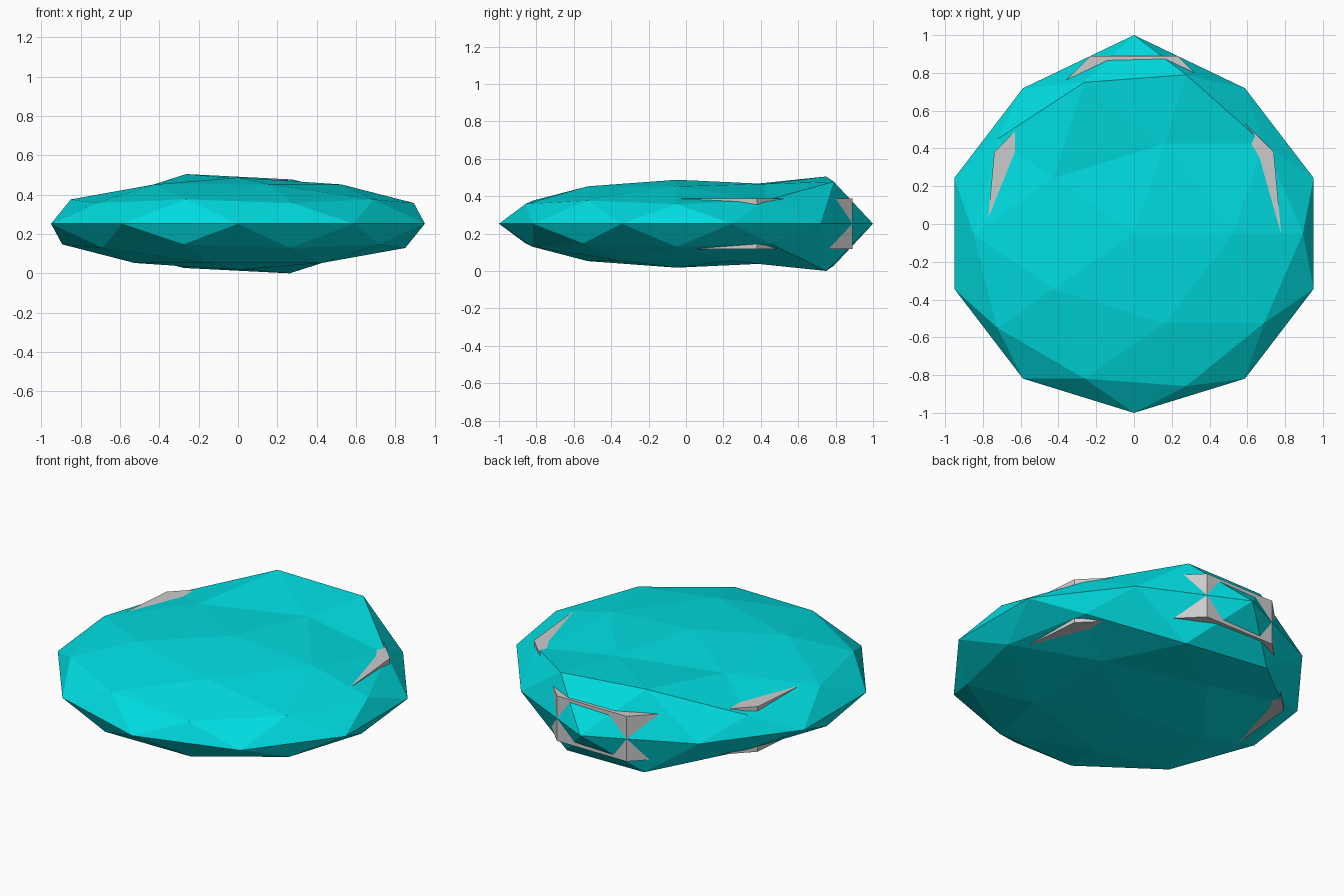
import bpy, bmesh
from mathutils import Vector

if "Cube" in bpy.data.objects:
    bpy.data.objects.remove(bpy.data.objects["Cube"])

MID = 0.2525  # height of the widest outline

teal = bpy.data.materials.new("teal")
teal.diffuse_color = (0.0, 0.72, 0.75, 1)
teal.use_nodes = True
teal.node_tree.nodes["Principled BSDF"].inputs["Base Color"].default_value = teal.diffuse_color


def finish(bm, name, mat=None):
    bmesh.ops.recalc_face_normals(bm, faces=bm.faces)
    mesh = bpy.data.meshes.new(name)
    bm.to_mesh(mesh)
    bm.free()
    obj = bpy.data.objects.new(name, mesh)
    bpy.context.collection.objects.link(obj)
    if mat:
        mesh.materials.append(mat)
    return obj


# Faceted shell: flattened icosphere with its back end pulled out
bm = bmesh.new()
bmesh.ops.create_icosphere(bm, subdivisions=2, radius=1)
for v in bm.verts:
    v.co = Vector((v.co.x, v.co.y * 0.95 - 0.05, v.co.z * 0.235))
bm.verts.ensure_lookup_table()
pulls = [  # nearest shell point, then its pulled y and z
    ((-0.263, 0.718, 0.124), 0.75, 0.2525),
    ((0.276, 0.758, 0.105), 0.79, 0.225),
    ((0.162, 0.425, 0.20), 0.425, 0.213),
]
moves = [((0, 0.90, 0), 1.0, 0.0)]
for (x, y, z), ny, nz in pulls:
    moves += [((x, y, z), ny, nz), ((-x, y, -z), ny, -nz)]
targets = [(min(bm.verts, key=lambda v: (v.co - Vector(p)).length), ny, nz)
           for p, ny, nz in moves]
for v, ny, nz in targets:
    v.co.y, v.co.z = ny, nz
for v in bm.verts:
    v.co.z += MID
finish(bm, "faceted_shell", teal)

# Grey core plate: extruded outline whose corners break through the shell
half = [(0.23, 0.89), (0.74, 0.38), (0.778, -0.04), (0.71, -0.28),
        (0.45, -0.50), (0.18, -0.60)]
outline = half + [(-x, y) for x, y in reversed(half)]
bm = bmesh.new()
face = bm.faces.new([bm.verts.new((x, y, MID - 0.135)) for x, y in outline])
ext = bmesh.ops.extrude_face_region(bm, geom=[face])
bmesh.ops.translate(bm, vec=(0, 0, 0.27),
                    verts=[g for g in ext["geom"] if isinstance(g, bmesh.types.BMVert)])
finish(bm, "core_plate")
